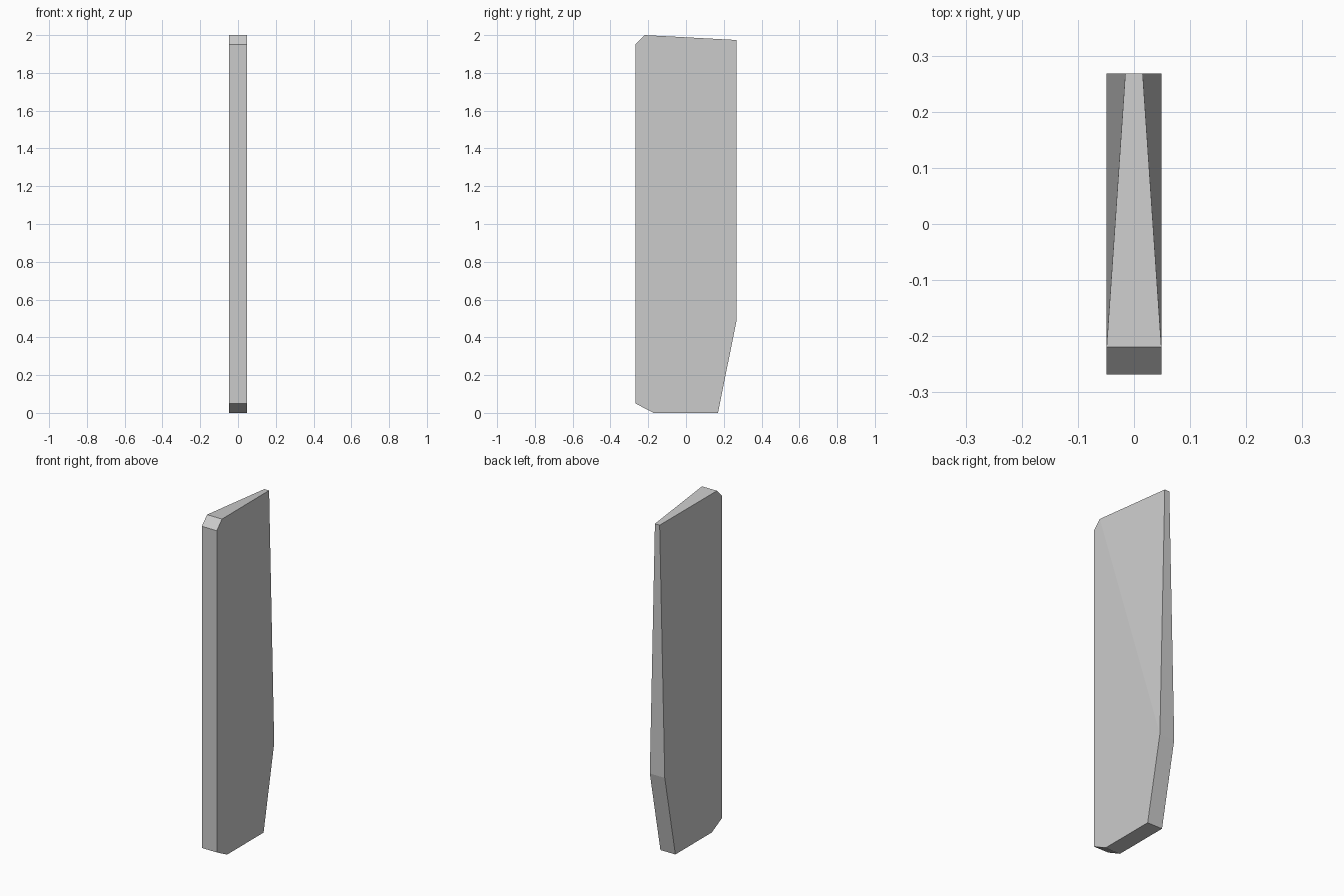
import bpy, bmesh

if "Cube" in bpy.data.objects:
    bpy.data.objects.remove(bpy.data.objects["Cube"])

# Side profile of the slab: y, z, half thickness (upper back corner is pinched)
profile = [
    (-0.268, 0.05, 0.0488),
    (-0.172, 0.0, 0.0488),
    (0.169, 0.0, 0.0488),
    (0.268, 0.49, 0.0488),
    (0.268, 1.974, 0.0155),
    (-0.219, 2.0, 0.0488),
    (-0.268, 1.95, 0.0488),
]

bm = bmesh.new()
left = [bm.verts.new((-w, y, z)) for y, z, w in profile]
right = [bm.verts.new((w, y, z)) for y, z, w in profile]
n = len(profile)

# Rim faces around the profile
for i in range(n):
    j = (i + 1) % n
    bm.faces.new((left[i], left[j], right[j], right[i]))

# Side faces: flat main panel plus the tapered triangle
for side in (left, right):
    bm.faces.new([side[i] for i in (0, 1, 2, 3, 5, 6)])
    bm.faces.new([side[i] for i in (3, 4, 5)])

bmesh.ops.recalc_face_normals(bm, faces=bm.faces)
mesh = bpy.data.meshes.new("tapered_slab")
bm.to_mesh(mesh)
bm.free()
bpy.context.collection.objects.link(bpy.data.objects.new("tapered_slab", mesh))
